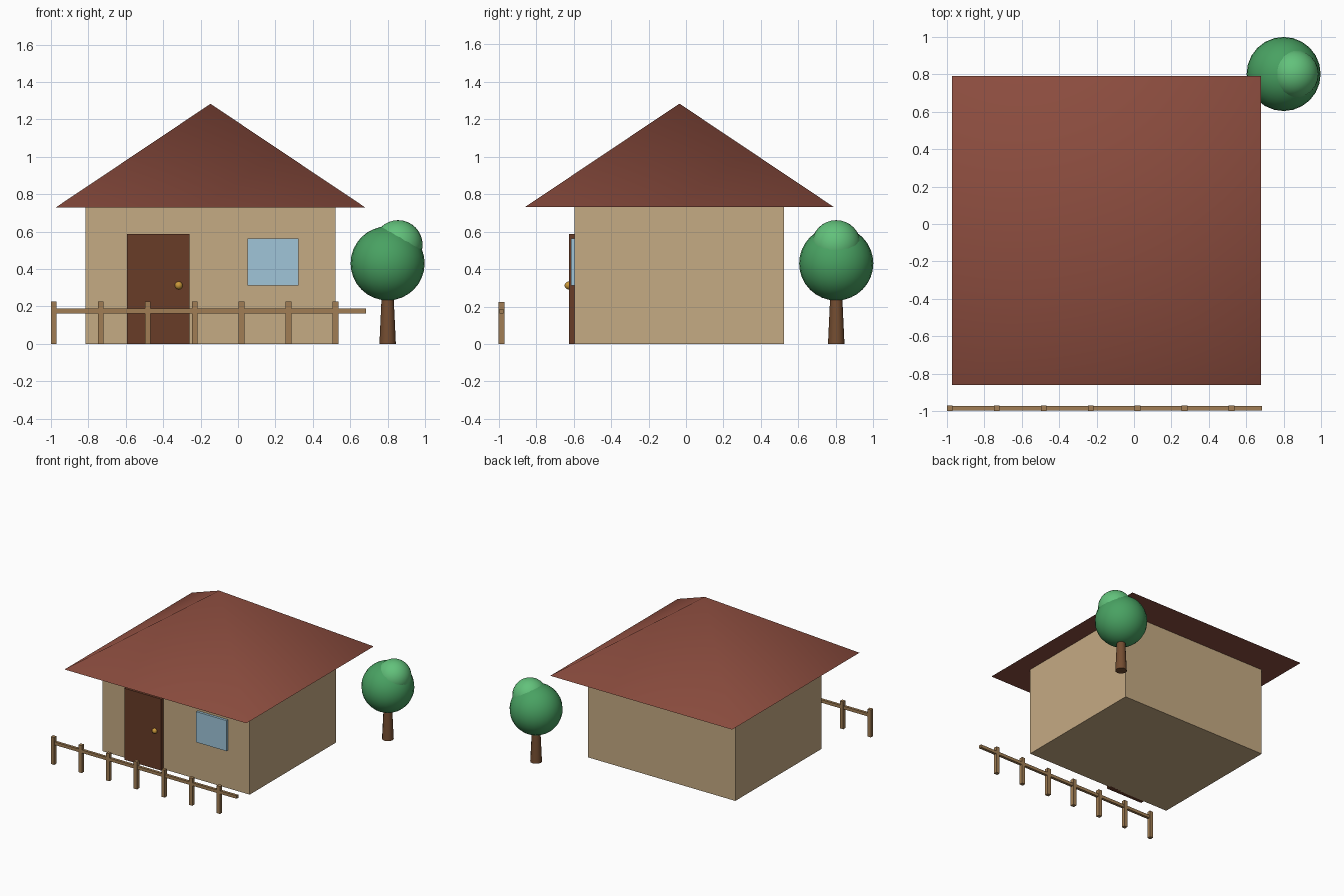
import bpy
from math import radians, sqrt

if "Cube" in bpy.data.objects:
    bpy.data.objects.remove(bpy.data.objects["Cube"])


def material(name, r, g, b):
    # sRGB 0-255 to linear
    m = bpy.data.materials.new(name)
    m.diffuse_color = [(c / 255) ** 2.2 for c in (r, g, b)] + [1]
    m.use_nodes = True
    m.node_tree.nodes["Principled BSDF"].inputs["Base Color"].default_value = m.diffuse_color
    return m


WALL = material("plaster", 196, 169, 130)
ROOF = material("roof_tile", 139, 78, 65)
DOOR = material("dark_wood", 104, 62, 44)
GLASS = material("glass", 158, 196, 216)
BRASS = material("brass", 200, 150, 60)
FENCE = material("fence_wood", 160, 125, 85)
BARK = material("bark", 115, 78, 52)
LEAF = material("leaf", 74, 160, 98)
LEAF_LIGHT = material("light_leaf", 98, 192, 122)


def finish(name, mat, smooth=None):
    ob = bpy.context.object
    ob.name = name
    ob.data.materials.append(mat)
    if smooth:
        bpy.ops.object.shade_smooth_by_angle(angle=radians(smooth))
    return ob


def box(name, mat, lo, hi):
    bpy.ops.mesh.primitive_cube_add(size=1, location=[(a + b) / 2 for a, b in zip(lo, hi)])
    bpy.context.object.scale = [b - a for a, b in zip(lo, hi)]
    bpy.ops.object.transform_apply(location=False, rotation=False, scale=True)
    return finish(name, mat)


def ball(name, mat, loc, r, segments=24, rings=16):
    bpy.ops.mesh.primitive_uv_sphere_add(segments=segments, ring_count=rings, radius=r, location=loc)
    return finish(name, mat, 60)


def cone(name, mat, sides, r1, r2, z0, z1, x, y, smooth, turn=0):
    bpy.ops.mesh.primitive_cone_add(vertices=sides, radius1=r1, radius2=r2, depth=z1 - z0,
                                    location=(x, y, (z0 + z1) / 2), rotation=(0, 0, radians(turn)))
    return finish(name, mat, smooth)


# House body and pyramid roof
box("walls", WALL, (-0.815, -0.594, 0), (0.522, 0.524, 0.73))
cone("roof", ROOF, 4, 0.826 * sqrt(2), 0, 0.73, 1.283, -0.147, -0.035, 60, turn=45)

# Door with knob, and window
box("door", DOOR, (-0.594, -0.625, 0), (-0.26, -0.58, 0.587))
ball("door_knob", BRASS, (-0.317, -0.627, 0.312), 0.021, 16, 10)
box("window", GLASS, (0.05, -0.614, 0.312), (0.324, -0.58, 0.563))

# Fence: seven posts and one rail
for i in range(7):
    x = -0.985 + i * 0.251
    box(f"fence_post_{i + 1}", FENCE, (x - 0.015, -1.0, 0), (x + 0.015, -0.97, 0.225))
box("fence_rail", FENCE, (-0.985, -0.996, 0.163), (0.685, -0.974, 0.188))

# Tree
cone("tree_trunk", BARK, 12, 0.044, 0.03, 0, 0.3, 0.8, 0.802, 40)
ball("tree_crown", LEAF, (0.8, 0.802, 0.43), 0.198)
ball("tree_crown_top", LEAF_LIGHT, (0.856, 0.802, 0.53), 0.131)
